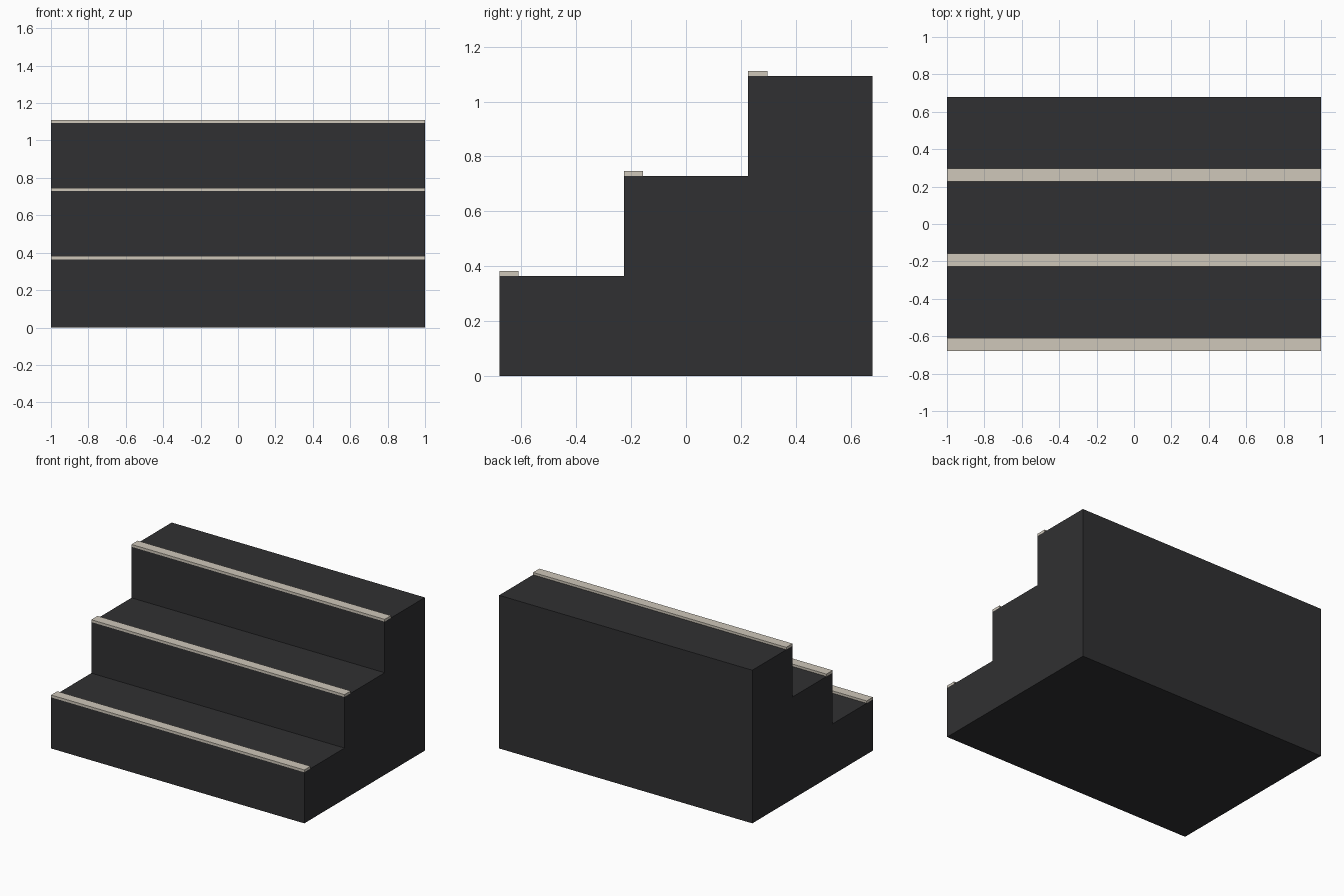
import bpy, bmesh

if "Cube" in bpy.data.objects:
    bpy.data.objects.remove(bpy.data.objects["Cube"])

WIDTH = 2.0
DEPTH = 1.36
STEPS = 3
RUN = DEPTH / STEPS
RISE = 0.3645
STRIP_DEPTH, STRIP_HEIGHT = 0.07, 0.017


def material(name, color):
    mat = bpy.data.materials.new(name)
    mat.diffuse_color = (*color, 1)
    mat.use_nodes = True
    mat.node_tree.nodes["Principled BSDF"].inputs["Base Color"].default_value = mat.diffuse_color
    return mat


def extrude_profile(name, profile, mat):
    """Extrude a closed (y, z) profile across the full width."""
    bm = bmesh.new()
    face = bm.faces.new([bm.verts.new((-WIDTH / 2, y, z)) for y, z in profile])
    side = bmesh.ops.extrude_face_region(bm, geom=[face])["geom"]
    verts = [v for v in side if isinstance(v, bmesh.types.BMVert)]
    bmesh.ops.translate(bm, verts=verts, vec=(WIDTH, 0, 0))
    bmesh.ops.recalc_face_normals(bm, faces=bm.faces)
    mesh = bpy.data.meshes.new(name)
    bm.to_mesh(mesh)
    bm.free()
    mesh.materials.append(mat)
    obj = bpy.data.objects.new(name, mesh)
    bpy.context.collection.objects.link(obj)
    return obj


dark = material("dark_step", (0.03, 0.03, 0.032))
beige = material("beige_strip", (0.62, 0.57, 0.49))

# Stepped body: one solid staircase profile
profile = [(DEPTH / 2, 0), (-DEPTH / 2, 0)]
for i in range(STEPS):
    y, z = -DEPTH / 2 + i * RUN, (i + 1) * RISE
    profile += [(y, z), (y + RUN, z)]
extrude_profile("stair_body", profile, dark)

# Nosing strip on the front edge of each tread
for i in range(STEPS):
    y, z = -DEPTH / 2 + i * RUN, (i + 1) * RISE
    extrude_profile(f"nosing_strip_{i + 1}", [
        (y, z), (y + STRIP_DEPTH, z),
        (y + STRIP_DEPTH, z + STRIP_HEIGHT), (y, z + STRIP_HEIGHT)], beige)
